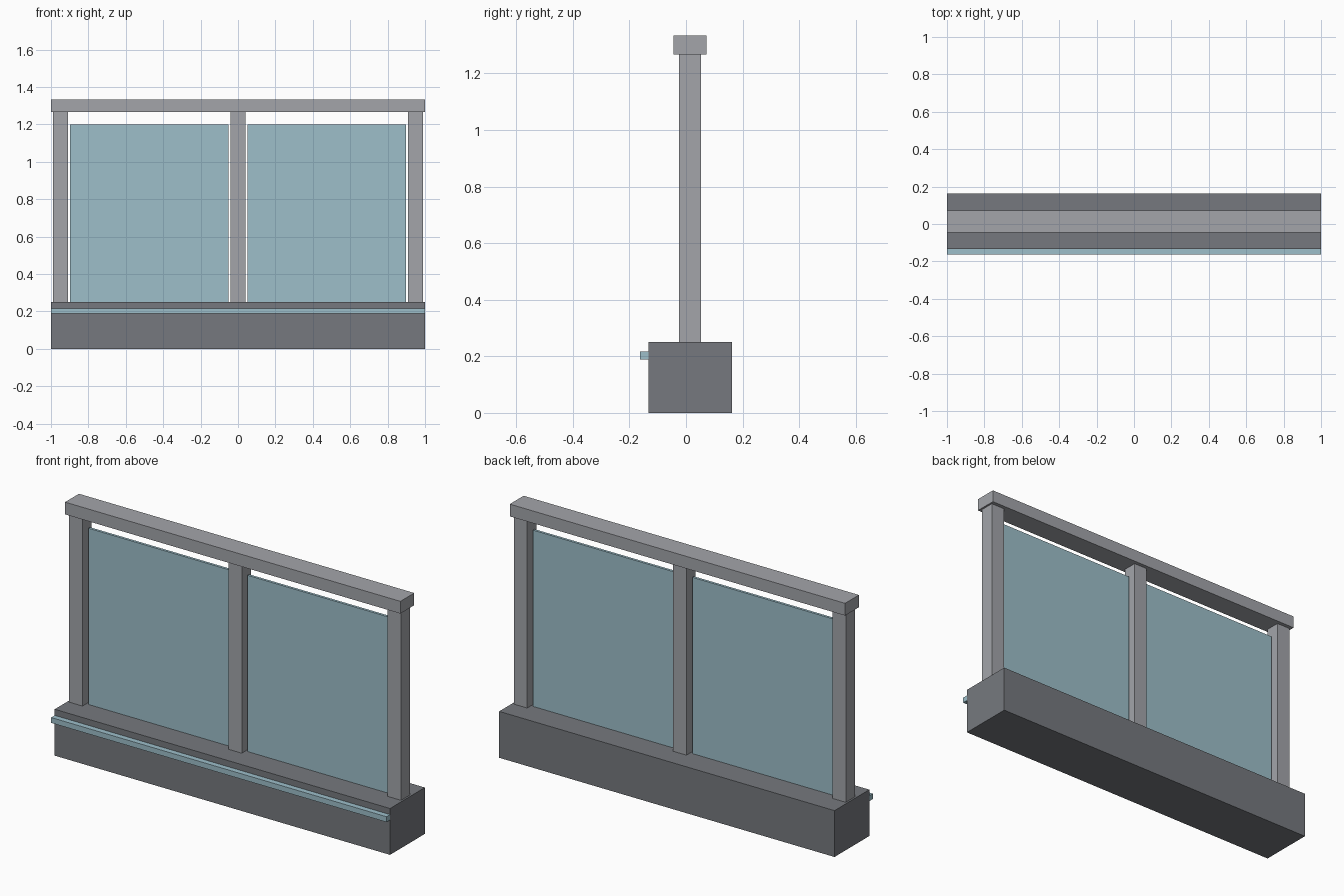
import bpy
import bmesh

if "Cube" in bpy.data.objects:
    bpy.data.objects.remove(bpy.data.objects["Cube"])


def material(name, rgb):
    def lin(c):
        c /= 255
        return c / 12.92 if c <= 0.04045 else ((c + 0.055) / 1.055) ** 2.4
    m = bpy.data.materials.new(name)
    m.diffuse_color = (*[lin(c) for c in rgb], 1)
    m.use_nodes = True
    m.node_tree.nodes["Principled BSDF"].inputs["Base Color"].default_value = m.diffuse_color
    return m


def box(name, mat, x, y, z):
    """Flat-faced box from (min, max) ranges on each axis."""
    bm = bmesh.new()
    bmesh.ops.create_cube(bm, size=1)
    for v in bm.verts:
        v.co = [r[0] if c < 0 else r[1] for c, r in zip(v.co, (x, y, z))]
    mesh = bpy.data.meshes.new(name)
    bm.to_mesh(mesh)
    bm.free()
    mesh.materials.append(mat)
    obj = bpy.data.objects.new(name, mesh)
    bpy.context.collection.objects.link(obj)
    return obj


dark = material("dark grey", (118, 121, 126))
light = material("light grey metal", (163, 165, 170))
glass = material("blue glass", (157, 191, 202))

# Solid plinth and the thin light strip along its front
box("base", dark, (-1, 1), (-0.133, 0.163), (0, 0.25))
box("light_strip", glass, (-1, 1), (-0.163, -0.133), (0.188, 0.217))

# Posts and top rail
for name, cx in (("left", -0.95), ("middle", 0), ("right", 0.95)):
    box(name + "_post", light, (cx - 0.04, cx + 0.04), (-0.025, 0.053), (0.25, 1.267))
box("top_rail", light, (-1, 1), (-0.045, 0.073), (1.267, 1.333))

# Glass panes, with a small gap to the posts and rail
for name, cx in (("left", -0.475), ("right", 0.475)):
    box(name + "_pane", glass, (cx - 0.423, cx + 0.423), (0.007, 0.021), (0.25, 1.2))
